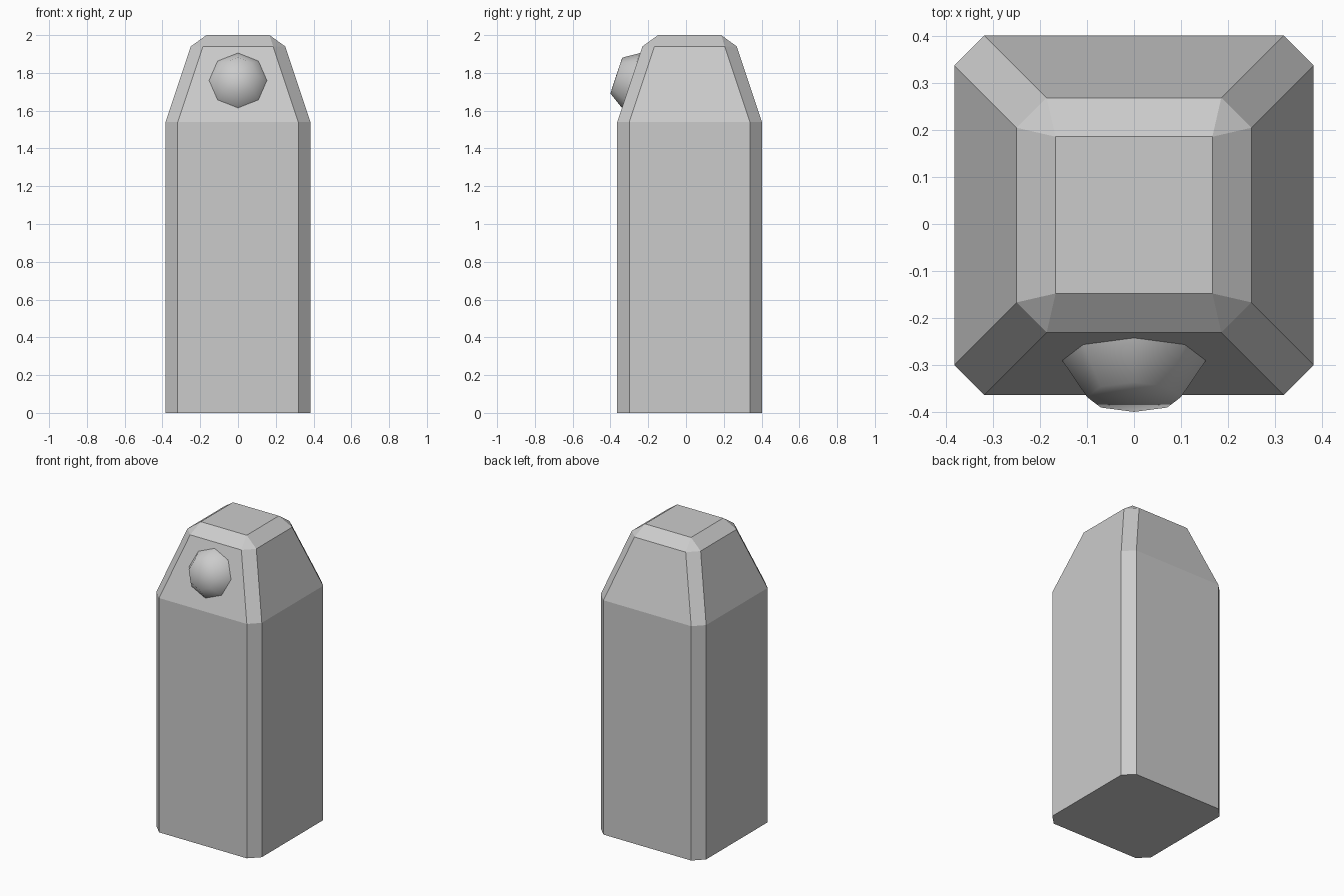
import bpy, bmesh, math
from mathutils import Matrix, Vector

if "Cube" in bpy.data.objects:
    bpy.data.objects.remove(bpy.data.objects["Cube"])

CY = 0.019  # centre of the body in y


def finish(name, bm, smooth=False):
    bmesh.ops.recalc_face_normals(bm, faces=bm.faces)
    me = bpy.data.meshes.new(name)
    bm.to_mesh(me)
    bm.free()
    for p in me.polygons:
        p.use_smooth = smooth
    ob = bpy.data.objects.new(name, me)
    bpy.context.collection.objects.link(ob)
    return ob


def loft(bm, rings):
    for a, b in zip(rings, rings[1:]):
        n = len(a)
        for i in range(n):
            j = (i + 1) % n
            bm.faces.new((a[i], a[j], b[j], b[i]))


# Body: chamfered square shaft, tapering to a bevelled top
bm = bmesh.new()
rings = []
for z, h, f in [(0, 0.383, 0.319), (1.54, 0.383, 0.319), (1.94, 0.25, 0.186)]:
    outline = [(h, -f), (h, f), (f, h), (-f, h), (-h, f), (-h, -f), (-f, -h), (f, -h)]
    rings.append([bm.verts.new((x, y + CY, z)) for x, y in outline])
loft(bm, rings)
bm.faces.new(rings[0])

# Top square: four sloped sides plus corner triangles
t = 0.167
top = [bm.verts.new((x * t, y * t + CY, 2)) for x, y in [(1, -1), (1, 1), (-1, 1), (-1, -1)]]
r = rings[-1]
for i in range(4):
    j = (i + 1) % 4
    bm.faces.new((r[2 * i], r[2 * i + 1], top[j], top[i]))
    bm.faces.new((r[2 * i + 1], r[(2 * i + 2) % 8], top[j]))
bm.faces.new(top)
finish("body", bm)

# Knob: smooth eight-sided stud sitting square on the sloped front face
bm = bmesh.new()
rings = []
for rad, h in [(0.153, 0), (0.1, 0.082)]:
    rings.append([bm.verts.new((rad * math.cos(i * math.pi / 4), rad * math.sin(i * math.pi / 4), h))
                  for i in range(8)])
loft(bm, rings)
tip = bm.verts.new((0, 0, 0.083))
for i in range(8):
    bm.faces.new((rings[1][i], rings[1][(i + 1) % 8], tip))
tilt = math.atan2(0.133, 0.4)
knob = finish("front_knob", bm, smooth=True)
knob.matrix_world = Matrix.Translation(Vector((0, -0.291, 1.76))) @ Matrix.Rotation(math.pi / 2 - tilt, 4, 'X')
